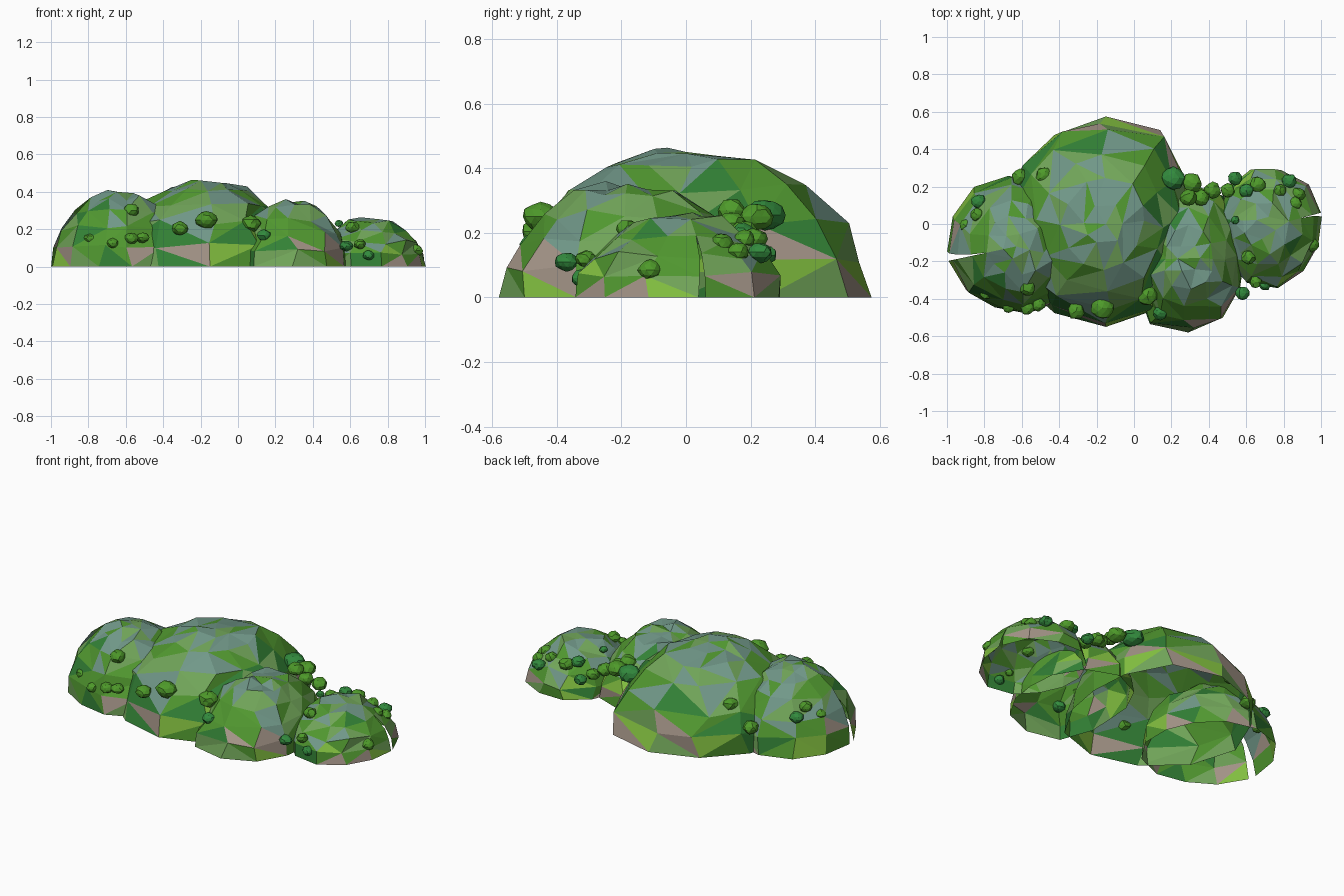
import bpy, bmesh, random
from math import radians, cos, sin
from mathutils import Vector

if "Cube" in bpy.data.objects:
    bpy.data.objects.remove(bpy.data.objects["Cube"])

random.seed(11)


def material(name, rgb):
    m = bpy.data.materials.new(name)
    m.diffuse_color = (*[c ** 2.2 for c in rgb], 1)  # screen colour to linear
    m.use_nodes = True
    m.node_tree.nodes["Principled BSDF"].inputs["Base Color"].default_value = m.diffuse_color
    return m


PALETTE = [
    material("teal_grass", (0.44, 0.59, 0.53)),
    material("mid_grass", (0.32, 0.59, 0.20)),
    material("light_grass", (0.44, 0.64, 0.35)),
    material("bright_grass", (0.51, 0.75, 0.26)),
    material("dark_grass", (0.21, 0.50, 0.22)),
    material("stone", (0.64, 0.58, 0.53)),
]
TEAL, MID, LIGHT, BRIGHT, DARK, STONE = range(6)
BUSH_MATS = [material("bush_green", (0.31, 0.60, 0.18)),
             material("bush_deep_green", (0.21, 0.54, 0.25))]

# dome profile: share of outline radius, share of height
PROFILE = [(1, 0), (0.98, 0.26), (0.87, 0.52), (0.67, 0.74), (0.44, 0.91), (0.2, 0.99)]


def finish(bm, name, mats):
    me = bpy.data.meshes.new(name)
    bm.to_mesh(me)
    bm.free()
    for m in mats:
        me.materials.append(m)
    ob = bpy.data.objects.new(name, me)
    bpy.context.collection.objects.link(ob)
    return ob


def hill(name, centre, height, radii, start=0, gap=0, reach=4):
    """Open-bottomed faceted dome; a gap in degrees leaves a crack reaching up some rings."""
    bm = bmesh.new()
    n = len(radii)
    cols = n + 1 if gap else n
    rings = []
    for k, (s, h) in enumerate(PROFILE):
        ring = []
        for i in range(cols):
            if gap and i == n and k >= reach:
                ring.append(ring[0])  # crack closed here
                continue
            taper = gap * max(0, 1 - k / reach)
            a = radians(start + (360 - taper) * i / n)
            if k and not (gap and i in (0, n)):
                a += radians(random.uniform(-6, 6))
            r = radii[i % n] * s
            mean = sum(radii) / n * s
            r += (mean - r) * h * 0.2  # outline irregularity fades toward the summit
            r *= 1 + (random.uniform(-0.05, 0.03) if k else 0)
            z = height * h + (random.uniform(-0.022, 0.012) if k else 0)
            ring.append(bm.verts.new((centre[0] + r * cos(a), centre[1] + r * sin(a), z)))
        rings.append(ring)
    top = bm.verts.new((centre[0], centre[1], height * 0.98))
    for lo, hi in zip(rings, rings[1:]):
        for i in range(n):
            j = (i + 1) % cols
            a, b, c, d = lo[i], lo[j], hi[j], hi[i]
            tris = [(a, b, c), (a, c, d)] if random.random() < 0.5 else [(a, b, d), (b, c, d)]
            for t in tris:
                bm.faces.new(t)
    for i in range(n):
        bm.faces.new((rings[-1][i], rings[-1][(i + 1) % cols], top))
    # thin out the crowded facets round the summit
    upper = list({v for ring in rings[4:] for v in ring}) + [top]
    bmesh.ops.remove_doubles(bm, verts=upper, dist=0.06)
    bm.normal_update()
    # colour facets by slope and height
    for f in bm.faces:
        z = f.calc_center_median().z / height
        if f.normal.z > 0.8:
            choices = [TEAL, TEAL, TEAL, LIGHT, MID]
        elif z > 0.35:
            choices = [MID, MID, MID, LIGHT, LIGHT, TEAL, DARK]
        else:
            choices = [BRIGHT, LIGHT, LIGHT, MID, MID, DARK, STONE]
        f.material_index = random.choice(choices)
    return finish(bm, name, PALETTE)


def bushes(name, spots):
    """Clumps of lumpy low-poly balls given as x, y, z, radius."""
    bm = bmesh.new()
    for x, y, z, r in spots:
        made = bmesh.ops.create_icosphere(bm, subdivisions=2, radius=1)["verts"]
        squash = Vector((1.1, 1.1, 0.9)) * r
        for v in made:
            v.co = v.co * squash * random.uniform(0.86, 1.06) + Vector((x, y, z))
        m = random.choice((0, 0, 1))
        for f in {f for v in made for f in v.link_faces}:
            f.material_index = m
    return finish(bm, name, BUSH_MATS)


# four overlapping hills
hill("main_hill", (-0.15, 0), 0.46,
     [0.44, 0.49, 0.58, 0.575, 0.55, 0.54, 0.58, 0.57, 0.55, 0.55, 0.53, 0.46])
hill("left_hill", (-0.63, -0.12), 0.405,
     [0.37, 0.355, 0.345, 0.365, 0.37, 0.36, 0.34, 0.34, 0.36, 0.38, 0.39, 0.375],
     start=192, gap=8)
hill("front_hill", (0.29, -0.18), 0.355,
     [0.30, 0.33, 0.38, 0.40, 0.36, 0.30, 0.27, 0.32, 0.41, 0.40, 0.37, 0.32])
hill("right_hill", (0.70, -0.02), 0.268,
     [0.31, 0.33, 0.32, 0.32, 0.29, 0.27, 0.26, 0.27, 0.31, 0.33, 0.31, 0.30],
     start=15, gap=4, reach=3)

# bushes on each hill
bushes("main_hill_bushes", [
    (-0.31, -0.465, 0.205, 0.042), (-0.17, -0.45, 0.25, 0.055),
    (0.07, -0.385, 0.23, 0.05), (0.21, 0.245, 0.255, 0.058),
    (-0.48, 0.26, 0.26, 0.042)])
bushes("left_hill_bushes", [
    (-0.57, -0.34, 0.30, 0.042), (-0.79, -0.37, 0.15, 0.032),
    (-0.67, -0.44, 0.125, 0.032), (-0.57, -0.45, 0.15, 0.034),
    (-0.51, -0.43, 0.155, 0.034), (-0.61, 0.25, 0.15, 0.042),
    (-0.83, 0.12, 0.22, 0.038), (-0.84, 0.05, 0.26, 0.034),
    (-0.90, -0.01, 0.21, 0.03)])
bushes("front_hill_bushes", [
    (0.14, -0.475, 0.165, 0.036), (0.31, 0.22, 0.25, 0.05),
    (0.29, 0.14, 0.27, 0.042), (0.36, 0.14, 0.23, 0.04),
    (0.42, 0.18, 0.20, 0.042), (0.58, -0.37, 0.11, 0.034),
    (0.61, -0.18, 0.21, 0.035)])
bushes("right_hill_bushes", [
    (0.65, -0.31, 0.12, 0.03), (0.70, -0.325, 0.06, 0.03),
    (0.95, -0.11, 0.085, 0.036), (0.54, 0.02, 0.23, 0.022),
    (0.50, 0.18, 0.15, 0.036), (0.54, 0.245, 0.13, 0.034),
    (0.60, 0.18, 0.20, 0.036), (0.66, 0.21, 0.18, 0.04),
    (0.78, 0.18, 0.18, 0.032), (0.83, 0.23, 0.14, 0.036),
    (0.86, 0.11, 0.17, 0.034), (0.88, 0.16, 0.14, 0.034)])
